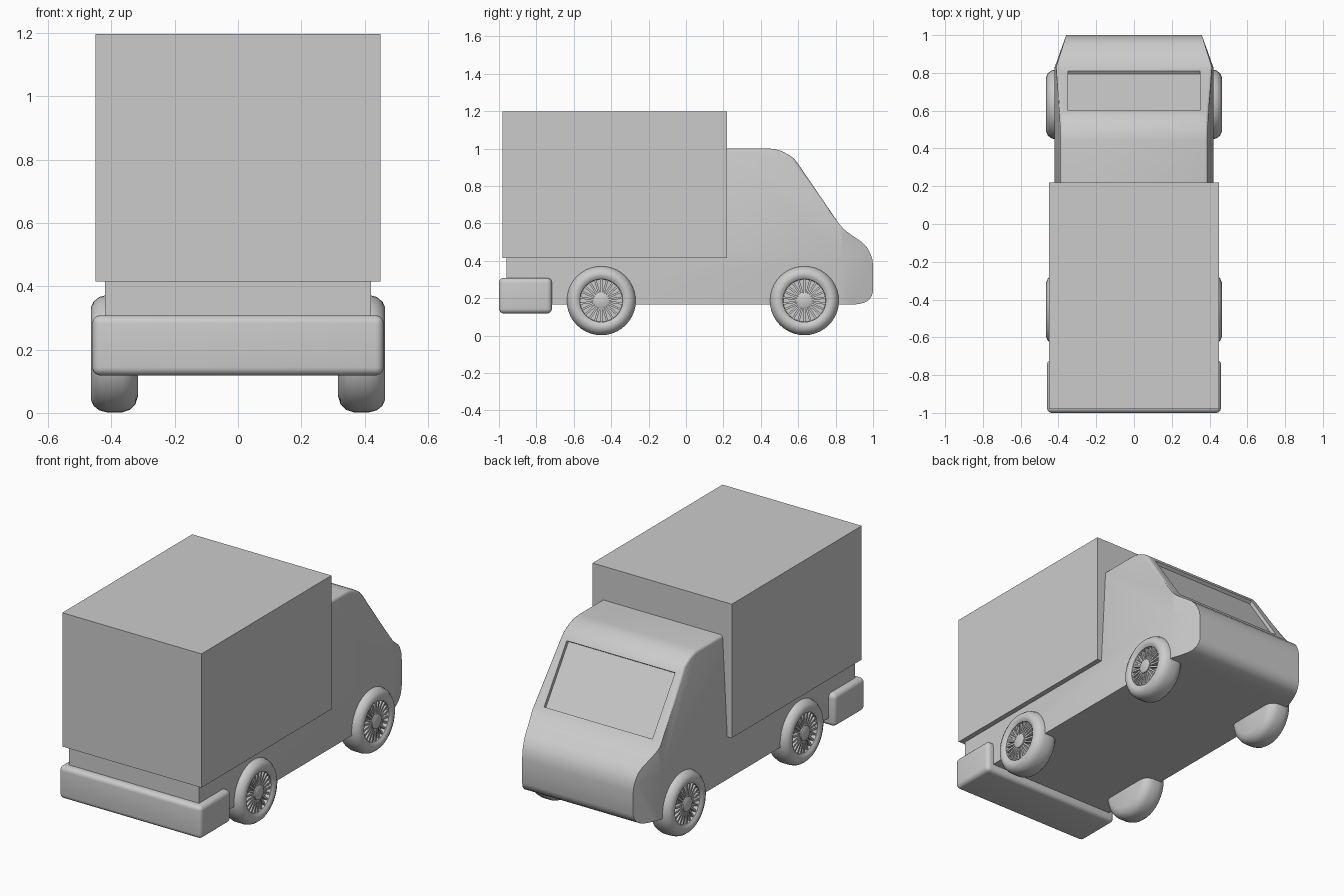
import bpy, bmesh, math
from mathutils import Matrix, Vector

if "Cube" in bpy.data.objects:
    bpy.data.objects.remove(bpy.data.objects["Cube"])


def finish(bm, name, smooth=True):
    bmesh.ops.recalc_face_normals(bm, faces=bm.faces)
    me = bpy.data.meshes.new(name)
    bm.to_mesh(me)
    bm.free()
    ob = bpy.data.objects.new(name, me)
    bpy.context.collection.objects.link(ob)
    bpy.ops.object.select_all(action='DESELECT')
    bpy.context.view_layer.objects.active = ob
    ob.select_set(True)
    if smooth:
        bpy.ops.object.shade_smooth_by_angle(angle=math.radians(35))
    return ob


def box(name, lo, hi, bevel=0):
    lo, hi = Vector(lo), Vector(hi)
    bm = bmesh.new()
    bmesh.ops.create_cube(bm, size=1, matrix=Matrix.Translation((lo + hi) / 2)
                          @ Matrix.Diagonal((*(hi - lo), 1)))
    if bevel:
        bmesh.ops.bevel(bm, geom=bm.edges[:], offset=bevel, segments=5,
                        profile=0.5, affect='EDGES')
    return finish(bm, name, bevel > 0)


# Cargo box and rear bumper
box("cargo_box", (-.45, -.98, .415), (.45, .22, 1.197))
box("rear_bumper", (-.46, -1, .118), (.46, -.717, .308), .026)

# Cab and chassis: side profile (y, z) extruded across x
profile = [(-.96, .165), (-.96, .43), (.22, .43), (.22, 1), (.44, 1), (.475, .997),
           (.512, .986), (.548, .967), (.574, .949), (.594, .926), (.818, .598),
           (.845, .568), (.88, .541), (.94, .5), (.967, .473), (.985, .44),
           (.996, .41), (1, .375), (1, .235), (.993, .212), (.978, .191),
           (.955, .176), (.92, .168), (.877, .165)]
HALF = .42
bm = bmesh.new()
face = bm.faces.new([bm.verts.new((-HALF, y, z)) for y, z in profile])
ext = bmesh.ops.extrude_face_region(bm, geom=[face])
for v in ext['geom']:
    if isinstance(v, bmesh.types.BMVert):
        v.co.x = HALF
# Cuts where the sides change direction
for co, no in (((0, .83, 0), (0, 1, 0)), ((0, 0, .431), (0, 0, 1))):
    bmesh.ops.bisect_plane(bm, geom=bm.verts[:] + bm.edges[:] + bm.faces[:],
                           plane_co=co, plane_no=no)
# Soft roof edges
roof = [e for e in bm.edges if all(v.co.z > .59 and v.co.y > .21 for v in e.verts)
        and e.verts[0].co.x == e.verts[1].co.x
        and not all(abs(v.co.y - .22) < .001 for v in e.verts)
        and e.calc_face_angle(0) > 1]
bmesh.ops.bevel(bm, geom=roof, offset=.015, segments=3, profile=.5, affect='EDGES')
# Sides lean in towards the roof and taper towards the nose
for v in bm.verts:
    k = 1 - .07 * max(0, v.co.z - .431) / .569
    k *= 1 - .145 * max(0, v.co.y - .83) / .17
    v.co.x *= k
cab = finish(bm, "cab_and_chassis")

# Recessed windscreen
bm = bmesh.new()
bmesh.ops.create_cube(bm, size=1, matrix=Matrix.Translation((0, .706, .762))
                      @ Matrix.Rotation(-math.atan2(.328, .224), 4, 'X')
                      @ Matrix.Diagonal((.70, .372, .04, 1)))
cutter = finish(bm, "windscreen_cutter", False)
cutter.hide_render = True
mod = cab.modifiers.new("windscreen", 'BOOLEAN')
mod.object = cutter
mod.operation = 'DIFFERENCE'
mod.solver = 'EXACT'
bpy.context.view_layer.objects.active = cab
bpy.ops.object.modifier_apply(modifier=mod.name)
bpy.data.objects.remove(cutter)

# Wheels: tyre, sunken rim and hub lathed from (radius, x), plus spokes
section = [(0, .316), (.135, .316), (.16, .324), (.177, .341), (.185, .365),
           (.185, .415), (.179, .438), (.165, .456), (.145, .465), (.128, .462),
           (.115, .452), (.113, .426), (.042, .426), (.042, .455), (.036, .459), (0, .459)]


def wheel(name, side, y):
    bm = bmesh.new()
    vs = [bm.verts.new((x, 0, r)) for r, x in section]
    es = [bm.edges.new(p) for p in zip(vs, vs[1:])]
    bmesh.ops.spin(bm, geom=vs + es, axis=(1, 0, 0), cent=(0, 0, 0),
                   angle=math.tau, steps=40, use_merge=True)
    bmesh.ops.remove_doubles(bm, verts=bm.verts, dist=1e-5)
    for i in range(22):
        bmesh.ops.create_cube(bm, size=1, matrix=Matrix.Rotation(math.tau * i / 22, 4, 'X')
                              @ Matrix.Translation((.437, 0, .077))
                              @ Matrix.Diagonal((.022, .011, .076, 1)))
    for v in bm.verts:
        v.co = (v.co.x * side, v.co.y + y, v.co.z + .187)
    finish(bm, name)


for side, s in (("left", -1), ("right", 1)):
    wheel(side + "_rear_wheel", s, -.453)
    wheel(side + "_front_wheel", s, .633)
